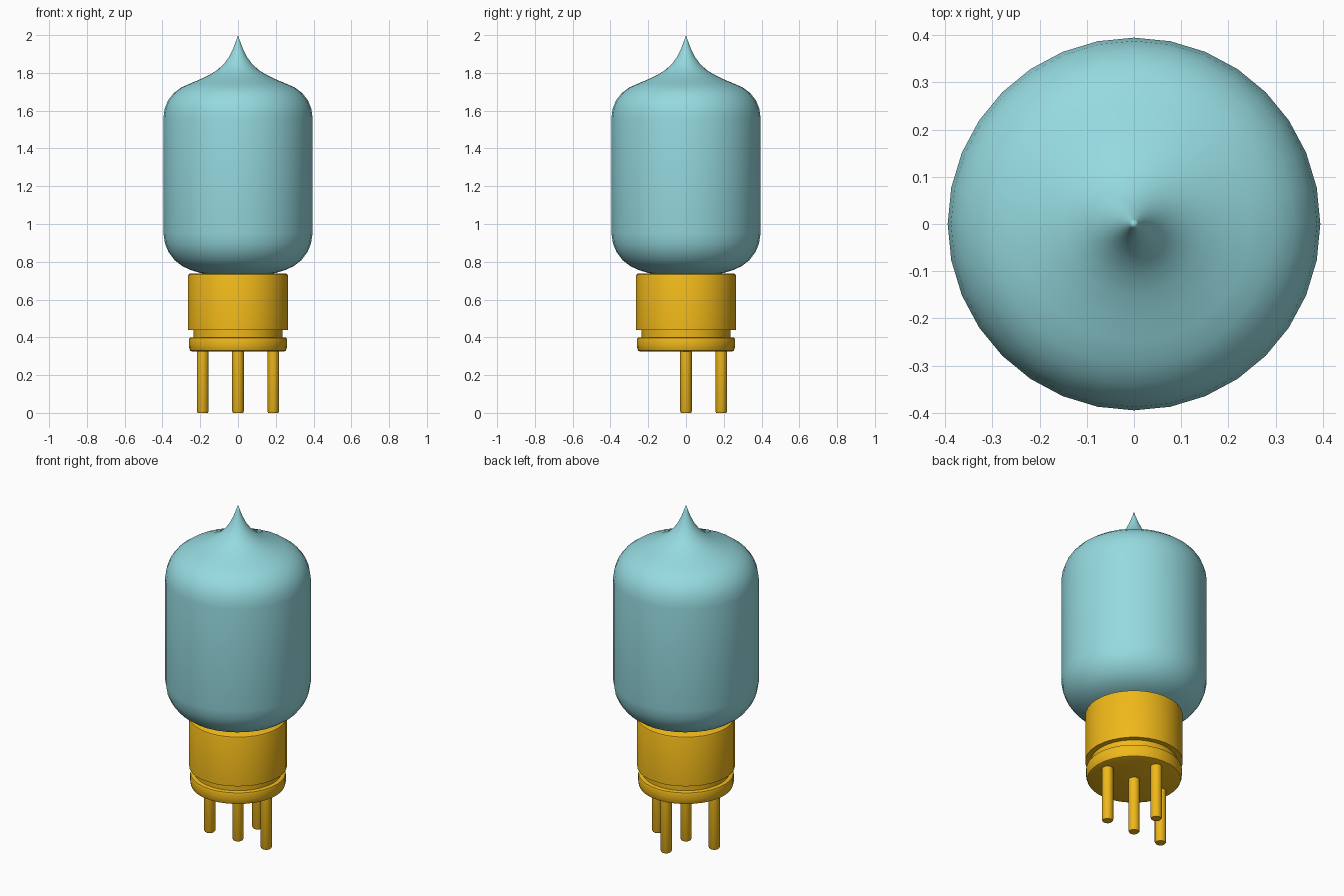
import bpy, bmesh, math

if "Cube" in bpy.data.objects:
    bpy.data.objects.remove(bpy.data.objects["Cube"])


def material(name, color):
    m = bpy.data.materials.new(name)
    m.diffuse_color = color
    m.use_nodes = True
    m.node_tree.nodes["Principled BSDF"].inputs["Base Color"].default_value = m.diffuse_color
    return m


glass = material("glass_blue", (0.30, 0.70, 0.74, 1))
brass = material("brass_gold", (0.87, 0.48, 0.01, 1))


def lathe(name, profile, segments, mat, location=(0, 0, 0), angle=35):
    """Revolve (radius, z) points, bottom to top, around z."""
    bm = bmesh.new()
    rings = []
    for r, z in profile:
        if r == 0:
            rings.append([bm.verts.new((0, 0, z))] * segments)
        else:
            rings.append([bm.verts.new((r * math.cos(2 * math.pi * i / segments),
                                        r * math.sin(2 * math.pi * i / segments), z))
                          for i in range(segments)])
    for low, high in zip(rings, rings[1:]):
        for i in range(segments):
            j = (i + 1) % segments
            corners = list(dict.fromkeys((low[i], low[j], high[j], high[i])))
            bm.faces.new(corners)
    # flat caps where the profile does not reach the axis
    if profile[0][0] > 0:
        bm.faces.new(rings[0][::-1])
    if profile[-1][0] > 0:
        bm.faces.new(rings[-1])
    bmesh.ops.recalc_face_normals(bm, faces=bm.faces)
    mesh = bpy.data.meshes.new(name)
    bm.to_mesh(mesh)
    bm.free()
    mesh.materials.append(mat)
    obj = bpy.data.objects.new(name, mesh)
    bpy.context.collection.objects.link(obj)
    obj.location = location
    bpy.ops.object.select_all(action='DESELECT')
    obj.select_set(True)
    bpy.context.view_layer.objects.active = obj
    bpy.ops.object.shade_smooth_by_angle(angle=math.radians(angle))
    return obj


# Glass bulb with drawn-out tip
lathe("glass_bulb", [
    (0.17, 0.735), (0.20, 0.741), (0.25, 0.756), (0.295, 0.777), (0.335, 0.808),
    (0.367, 0.85), (0.386, 0.895), (0.395, 0.95), (0.395, 1.56), (0.388, 1.61),
    (0.37, 1.655), (0.34, 1.693), (0.30, 1.723), (0.25, 1.745), (0.20, 1.766),
    (0.15, 1.79), (0.11, 1.815), (0.075, 1.847), (0.047, 1.885), (0.025, 1.93),
    (0.010, 1.97), (0, 2.0)], 32, glass, angle=50)

# Metal collar under the bulb
lathe("base_collar", [
    (0.265, 0.44), (0.265, 0.725), (0.262, 0.733), (0.255, 0.737)], 32, brass)

# Recessed groove ring
lathe("base_groove", [(0.235, 0.39), (0.235, 0.45)], 32, brass)

# Rounded bottom disc
lathe("base_disc", [
    (0.243, 0.325), (0.253, 0.329), (0.258, 0.342), (0.26, 0.36),
    (0.26, 0.388), (0.257, 0.397), (0.25, 0.40)], 32, brass)

# Four contact pins
for i, (x, y) in enumerate([(0, 0), (-0.187, 0), (0.187, 0), (0, 0.187)]):
    lathe(f"pin_{i + 1}", [(0.027, 0), (0.031, 0.008), (0.031, 0.335)],
          16, brass, (x, y, 0))
